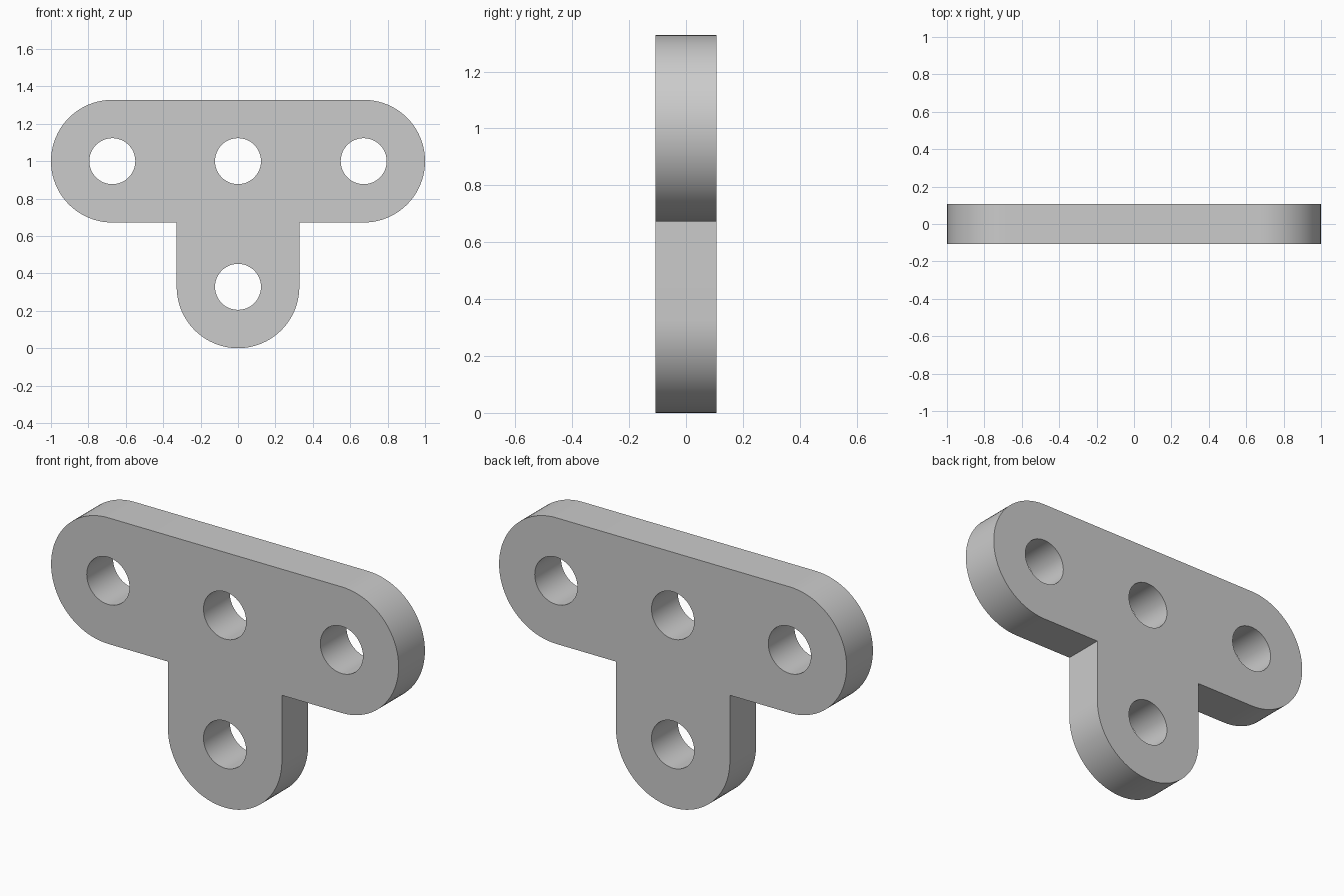
import bpy
import bmesh
from math import sin, cos, radians

if "Cube" in bpy.data.objects:
    bpy.data.objects.remove(bpy.data.objects["Cube"])

R = 0.328            # rounded end radius
HOLE = 0.123         # hole radius
HALF = 0.108         # half the plate thickness
ARM = 1 - R          # distance of outer holes from the middle
BAR_Z = 1.0          # height of the hole row


def arc(cx, cz, r, start, sweep, steps):
    angles = [radians(start + sweep * i / steps) for i in range(steps + 1)]
    return [(cx + r * cos(a), cz + r * sin(a)) for a in angles]


def add_loop(bm, points):
    verts = [bm.verts.new((x, -HALF, z)) for x, z in points]
    for i, v in enumerate(verts):
        bm.edges.new((v, verts[i - 1]))


bm = bmesh.new()

# T outline: right end, left end, inner corner, stem end, inner corner
outline = arc(ARM, BAR_Z, R, -90, 180, 40)
outline += arc(-ARM, BAR_Z, R, 90, 180, 40)
outline += [(-R, BAR_Z - R)]
outline += arc(0, R, R, 180, 180, 40)
outline += [(R, BAR_Z - R)]
add_loop(bm, outline)

# Four bolt holes
for cx, cz in [(-ARM, BAR_Z), (0, BAR_Z), (ARM, BAR_Z), (0, R)]:
    add_loop(bm, arc(cx, cz, HOLE, 0, 360, 48)[:-1])

# Fill the face around the holes and extrude it to the back
bmesh.ops.triangle_fill(bm, edges=bm.edges[:], use_beauty=True)
result = bmesh.ops.extrude_face_region(bm, geom=bm.faces[:], use_keep_orig=True)
moved = [g for g in result["geom"] if isinstance(g, bmesh.types.BMVert)]
bmesh.ops.translate(bm, verts=moved, vec=(0, 2 * HALF, 0))
bmesh.ops.recalc_face_normals(bm, faces=bm.faces[:])

mesh = bpy.data.meshes.new("t_plate")
bm.to_mesh(mesh)
bm.free()
plate = bpy.data.objects.new("t_plate", mesh)
bpy.context.collection.objects.link(plate)

# Grey material
grey = bpy.data.materials.new("light_grey")
grey.use_nodes = True
colour = (0.6, 0.6, 0.6, 1)
grey.diffuse_color = colour
grey.node_tree.nodes["Principled BSDF"].inputs["Base Color"].default_value = colour
mesh.materials.append(grey)

# Smooth walls, sharp rims
bpy.ops.object.select_all(action='DESELECT')
plate.select_set(True)
bpy.context.view_layer.objects.active = plate
bpy.ops.object.shade_smooth_by_angle(angle=radians(30))
